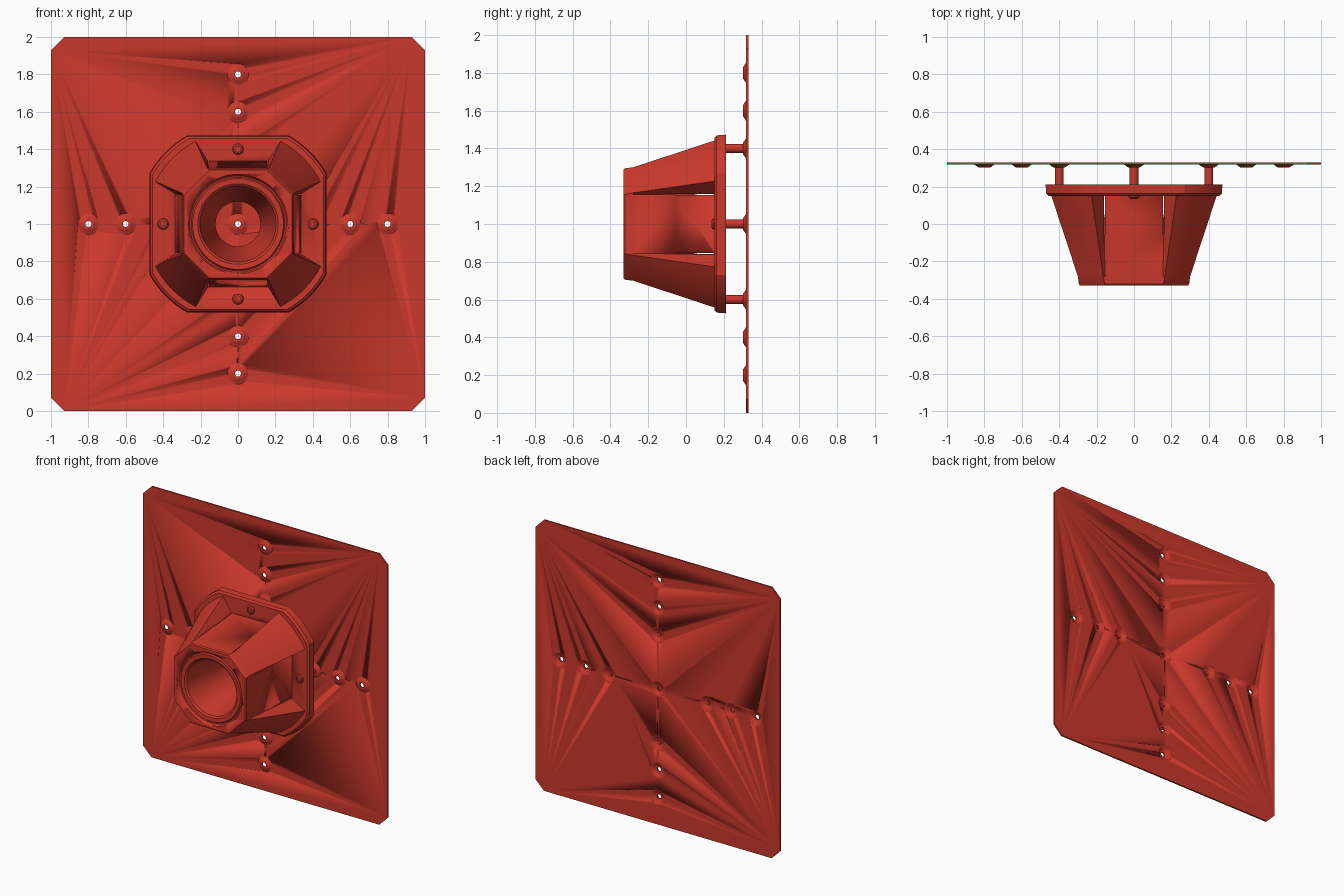
import bpy, bmesh, math

if "Cube" in bpy.data.objects:
    bpy.data.objects.remove(bpy.data.objects["Cube"])

red = bpy.data.materials.new("red_plastic")
red.diffuse_color = (0.6, 0.04, 0.025, 1)
red.use_nodes = True
red.node_tree.nodes["Principled BSDF"].inputs["Base Color"].default_value = red.diffuse_color
CZ = 1.0  # height of the central axis, which runs along y


def make(name, bm, angle=30):
    bmesh.ops.recalc_face_normals(bm, faces=bm.faces[:])
    me = bpy.data.meshes.new(name)
    bm.to_mesh(me)
    bm.free()
    ob = bpy.data.objects.new(name, me)
    bpy.context.collection.objects.link(ob)
    me.materials.append(red)
    bpy.ops.object.select_all(action='DESELECT')
    ob.select_set(True)
    bpy.context.view_layer.objects.active = ob
    bpy.ops.object.shade_smooth_by_angle(angle=math.radians(angle))
    return ob


def bridge(bm, a, b):
    n = len(a)
    for i in range(n):
        bm.faces.new((a[i], a[(i + 1) % n], b[(i + 1) % n], b[i]))


def loft(bm, sections):
    """Solid through (y, [(u, v), ...]) sections with end caps."""
    rings = [[bm.verts.new((u, y, CZ + v)) for u, v in pts] for y, pts in sections]
    for a, b in zip(rings, rings[1:]):
        bridge(bm, a, b)
    bm.faces.new(rings[0])
    bm.faces.new(rings[-1])


def circle(r, cu=0, cv=0, n=24):
    return [(cu + r * math.cos(2 * math.pi * i / n), cv + r * math.sin(2 * math.pi * i / n))
            for i in range(n)]


def lathe(bm, profile, cu=0, cv=0, n=24):
    """Ring-shaped solid from a closed (radius, y) profile."""
    rings = [[bm.verts.new((u, y, CZ + v)) for u, v in circle(r, cu, cv, n)] for r, y in profile]
    for a, b in zip(rings, rings[1:] + rings[:1]):
        bridge(bm, a, b)


def section(w, h, p, f, bulge, n=8):
    """Four-fold outline: pocket floor (p, f), wing edge (w, h), corner arc."""
    quarter = [(-p, f), (p, f)]
    R = math.hypot(w, h)
    for i in range(n + 1):
        t = i / n
        u, v = w + (h - w) * t, h + (w - h) * t
        k = 1 + bulge * (R / math.hypot(u, v) - 1)
        quarter.append((u * k, v * k))
    quarter.append((f, p))
    quarter.pop()
    pts = []
    for _ in range(4):
        pts += quarter
        quarter = [(v, -u) for u, v in quarter]
    return pts


def octagon(h, c):
    return [(-c, h), (c, h), (h, c), (h, -c), (c, -h), (-c, -h), (-h, -c), (-h, c)]


def cut(ob, cutter):
    cutter.hide_render = True
    cutter.hide_viewport = False
    m = ob.modifiers.new("cut", 'BOOLEAN')
    m.operation = 'DIFFERENCE'
    m.solver = 'EXACT'
    m.object = cutter
    bpy.context.view_layer.objects.active = ob
    bpy.ops.object.modifier_apply(modifier=m.name)


def cross(distances):
    return [(d * a, d * b) for d in distances for a, b in ((1, 0), (-1, 0), (0, 1), (0, -1))]


# Back plate with clipped corners
cutters = []
bm = bmesh.new()
outline = octagon(1.0, 0.93)
loft(bm, [(0.318, outline), (0.33, outline)])
plate = make("back_plate", bm)

# Pressed dimples with holes
spots = [(0, 0)] + cross((0.4, 0.6, 0.8))
bm = bmesh.new()
for u, v in spots:
    loft(bm, [(0.30, circle(0.057, u, v)), (0.35, circle(0.057, u, v))])
cutters.append(make("dimple_cutter", bm))
cut(plate, cutters[-1])
bm = bmesh.new()
for u, v in spots:
    lathe(bm, [(0.057, 0.318), (0.05, 0.316), (0.034, 0.304), (0.028, 0.302), (0.016, 0.302),
               (0.016, 0.312), (0.026, 0.312), (0.032, 0.315), (0.047, 0.328), (0.057, 0.33)], u, v)
make("plate_dimples", bm, 40)

# Tapered horn body with a pocket on each side
bm = bmesh.new()
loft(bm, [(-0.33, section(0.155, 0.288, 0.150, 0.288, 0)),
          (-0.322, section(0.157, 0.295, 0.152, 0.295, 0)),
          (-0.28, section(0.165, 0.300, 0.155, 0.298, 0)),
          (0.16, section(0.228, 0.445, 0.162, 0.338, 1))])
body = make("horn_body", bm)

# Rear flange
bm = bmesh.new()
loft(bm, [(0.15, section(0.262, 0.457, 0.2, 0.457, 1)),
          (0.162, section(0.27, 0.469, 0.2, 0.469, 1)),
          (0.212, section(0.272, 0.473, 0.2, 0.473, 1))])
flange = make("rear_flange", bm)

# Hollow inside, front mouth and flap slits
bm = bmesh.new()
loft(bm, [(-0.285, octagon(0.277, 0.14)), (0.25, octagon(0.318, 0.15))])
cutters.append(make("cavity_cutter", bm))
cut(body, cutters[-1])
cut(flange, cutters[-1])
bm = bmesh.new()
loft(bm, [(-0.4, circle(0.266, n=64)), (-0.25, circle(0.266, n=64))])
cutters.append(make("mouth_cutter", bm))
cut(body, cutters[-1])
bm = bmesh.new()
for s in (-1, 1):
    for side in (-1, 1):
        x0, x1 = s * 0.157 - 0.003, s * 0.157 + 0.003
        z0, z1 = sorted((side * 0.25, side * 0.37))
        for flip in (False, True):
            box = [(x0, z0), (x1, z0), (x1, z1), (x0, z1)]
            box = [(b, a) for a, b in box] if flip else box
            loft(bm, [(-0.055, box), (0.149, box)])
cutters.append(make("slit_cutter", bm))
cut(body, cutters[-1])

# Funnel lining the mouth
bm = bmesh.new()
lathe(bm, [(0.267, -0.328), (0.258, -0.312), (0.25, -0.31), (0.243, -0.32), (0.215, -0.318),
           (0.203, -0.308), (0.195, -0.27), (0.12, 0.20), (0.132, 0.20), (0.21, -0.28),
           (0.267, -0.285)], n=64)
make("inner_funnel", bm)

# Standoffs and screws holding the horn to the plate
for i, (u, v) in enumerate(cross((0.4,))):
    bm = bmesh.new()
    loft(bm, [(0.20, circle(0.023, u, v)), (0.304, circle(0.023, u, v))])
    make(f"standoff_{i + 1}", bm)
    bm = bmesh.new()
    lathe(bm, [(0.03, 0.155), (0.03, 0.145), (0.024, 0.137), (0.015, 0.135),
               (0.015, 0.146), (0.004, 0.148), (0.004, 0.155)], u, v)
    loft(bm, [(0.146, circle(0.014, u, v)), (0.316, circle(0.014, u, v))])
    make(f"screw_{i + 1}", bm)

# Remove cutters
for c in cutters:
    bpy.data.objects.remove(c)
